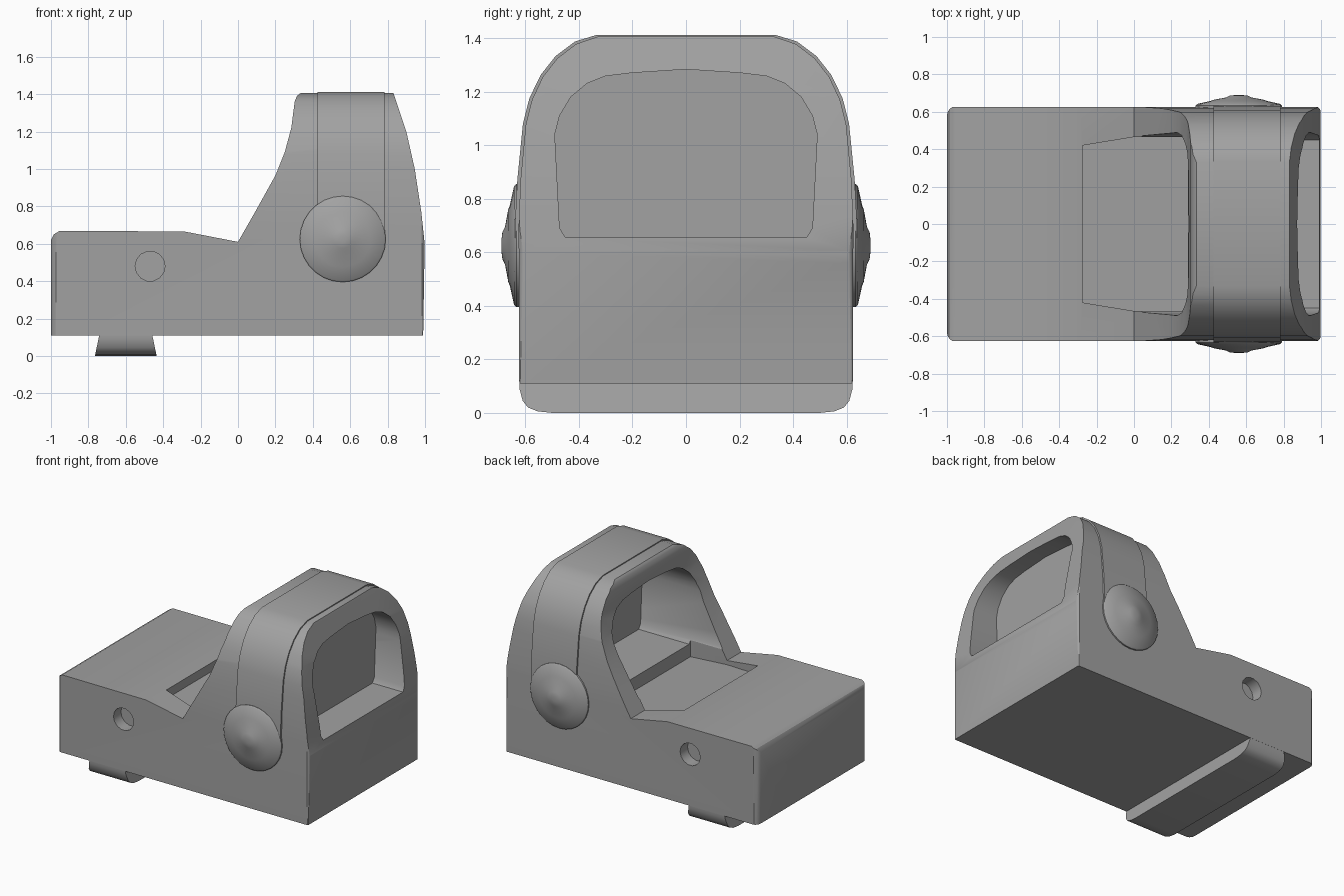
import bpy, bmesh, math
from mathutils import Vector, Matrix

if "Cube" in bpy.data.objects:
    bpy.data.objects.remove(bpy.data.objects["Cube"])

grey = bpy.data.materials.new("matte grey")
grey.use_nodes = True
grey.diffuse_color = (0.36, 0.36, 0.36, 1)
grey.node_tree.nodes["Principled BSDF"].inputs["Base Color"].default_value = (0.36, 0.36, 0.36, 1)


def finish(name, bm):
    bmesh.ops.recalc_face_normals(bm, faces=bm.faces)
    mesh = bpy.data.meshes.new(name)
    bm.to_mesh(mesh)
    bm.free()
    mesh.materials.append(grey)
    ob = bpy.data.objects.new(name, mesh)
    bpy.context.collection.objects.link(ob)
    return ob


def prism(name, pts, axis, lo, hi):
    """Extrude a 2D outline along an axis; the outline uses the other two axes in order."""
    def place(p, t):
        co = list(p)
        co.insert("xyz".index(axis), t)
        return co
    bm = bmesh.new()
    a, b = ([bm.verts.new(place(p, t)) for p in pts] for t in (lo, hi))
    bm.faces.new(a)
    bm.faces.new(b)
    for i in range(len(pts)):
        j = (i + 1) % len(pts)
        bm.faces.new((a[i], a[j], b[j], b[i]))
    return finish(name, bm)


def mirrored(half):
    return half + [(-y, z) for y, z in reversed(half) if y > 0]


def activate(ob):
    bpy.ops.object.select_all(action="DESELECT")
    ob.select_set(True)
    bpy.context.view_layer.objects.active = ob


def boolean(ob, cutter, op):
    activate(ob)
    m = ob.modifiers.new("cut", "BOOLEAN")
    m.operation, m.solver, m.object = op, "EXACT", cutter
    bpy.ops.object.modifier_apply(modifier=m.name)
    bpy.data.objects.remove(cutter)


def smooth(ob, degrees=32):
    activate(ob)
    bpy.ops.object.shade_smooth_by_angle(angle=math.radians(degrees))


def rounded_rect(x0, x1, w, r0, r1):
    pts = []
    for cx, cy, r, start in ((x1, w, r1, 0), (x0, w, r0, 90), (x0, -w, r0, 180), (x1, -w, r1, 270)):
        sx, sy = (1 if cx == x1 else -1), (1 if cy > 0 else -1)
        for k in range(5):
            t = math.radians(start + 22.5 * k)
            pts.append((cx - sx * r + r * math.cos(t), cy - sy * r + r * math.sin(t)))
    return pts


# Housing: side profile, arch section and rounded plan intersected
side = [(-1, .11), (-1, .62), (-.985, .65), (-.955, .668), (-.29, .666), (0, .61), (.1, .785), (.2, .965),
        (.25, 1.09), (.285, 1.22), (.303, 1.36), (.315, 1.39), (.34, 1.41), (.36, 1.5), (.79, 1.5),
        (.835, 1.395), (.9, 1.2), (.945, 1), (.98, .77), (.998, .6), (.99, .11)]
arch = [(.622, -.1), (.625, .7), (.618, .87), (.598, 1.08), (.575, 1.17), (.535, 1.255), (.48, 1.325),
        (.41, 1.378), (.33, 1.405), (0, 1.405)]
housing = prism("housing", side, "y", -.8, .8)
boolean(housing, prism("arch_tool", mirrored(arch), "x", -1.2, 1.2), "INTERSECT")
boolean(housing, prism("plan_tool", rounded_rect(-1, 1, .63, .05, .035), "z", -.2, 2), "INTERSECT")

# Window opening and the sunken tray behind it
opening = [(.45, .655), (.472, .69), (.49, 1.04), (.472, 1.11), (.43, 1.18), (.37, 1.23), (.3, 1.258),
           (.2, 1.27), (0, 1.283)]
boolean(housing, prism("opening_tool", mirrored(opening), "x", -.05, 1.2), "DIFFERENCE")
tray = prism("tray_tool", [(-.275, -.42), (0, -.465), (.29, -.465), (.29, .465), (0, .465), (-.275, .42)],
             "z", .56, .72)
for v in tray.data.vertices:
    if v.co.z < .6 and v.co.x < -.2:
        v.co.z = .6
    elif v.co.z < .6 and v.co.x < .1:
        v.co.z = .58
boolean(housing, tray, "DIFFERENCE")

# Blind screw holes on both flanks
hole = [(-.47 + .08 * math.cos(k * math.tau / 14), .48 + .08 * math.sin(k * math.tau / 14)) for k in range(14)]
for lo, hi in ((-.8, -.54), (.54, .8)):
    boolean(housing, prism("hole_tool", hole, "y", lo, hi), "DIFFERENCE")
smooth(housing)

# Lens filling the opening
lens = prism("lens", [(y * 1.02, z + .005 * (1 if z > 1 else -1)) for y, z in mirrored(opening)], "x", .69, .75)

# Raised strap over the arch
outer = [(.638, .6), (.638, .72), (.63, .87), (.609, 1.08), (.585, 1.175), (.543, 1.262), (.487, 1.333),
         (.415, 1.387), (.333, 1.412)]
inner = [(y - .04, min(z, 1.37)) for y, z in outer]
loop = outer + [(-y, z) for y, z in reversed(outer)] + [(-y, z) for y, z in inner] + inner[::-1]
strap = prism("strap", loop, "x", .425, .783)
smooth(strap)

# Round pivot caps with stepped domes
steps = [(.23, .58), (.23, .634), (.222, .642), (.15, .658), (.135, .664), (.07, .676), (.05, .686), (.015, .69)]
for name, s in (("right_pivot_cap", -1), ("left_pivot_cap", 1)):
    bm = bmesh.new()
    rings = [[bm.verts.new((.56 + r * math.cos(k * math.tau / 28), s * y, .625 + r * math.sin(k * math.tau / 28)))
              for k in range(28)] for r, y in steps]
    for a, b in zip(rings, rings[1:]):
        for i in range(28):
            bm.faces.new((a[i - 1], a[i], b[i], b[i - 1]))
    bm.faces.new(rings[0])
    bm.faces.new(rings[-1])
    smooth(finish(name, bm), 40)

# Dovetail lug under the housing
lug = prism("dovetail_lug", [(-.765, 0), (-.435, 0), (-.46, .12), (-.74, .12)], "y", -.7, .7)
lug_section = [(.622, .2), (.622, .09), (.61, .045), (.59, .02), (.555, .006), (.5, 0), (.4, -.01)]
boolean(lug, prism("lug_tool", mirrored(lug_section), "x", -1, 0), "INTERSECT")
smooth(lug)
